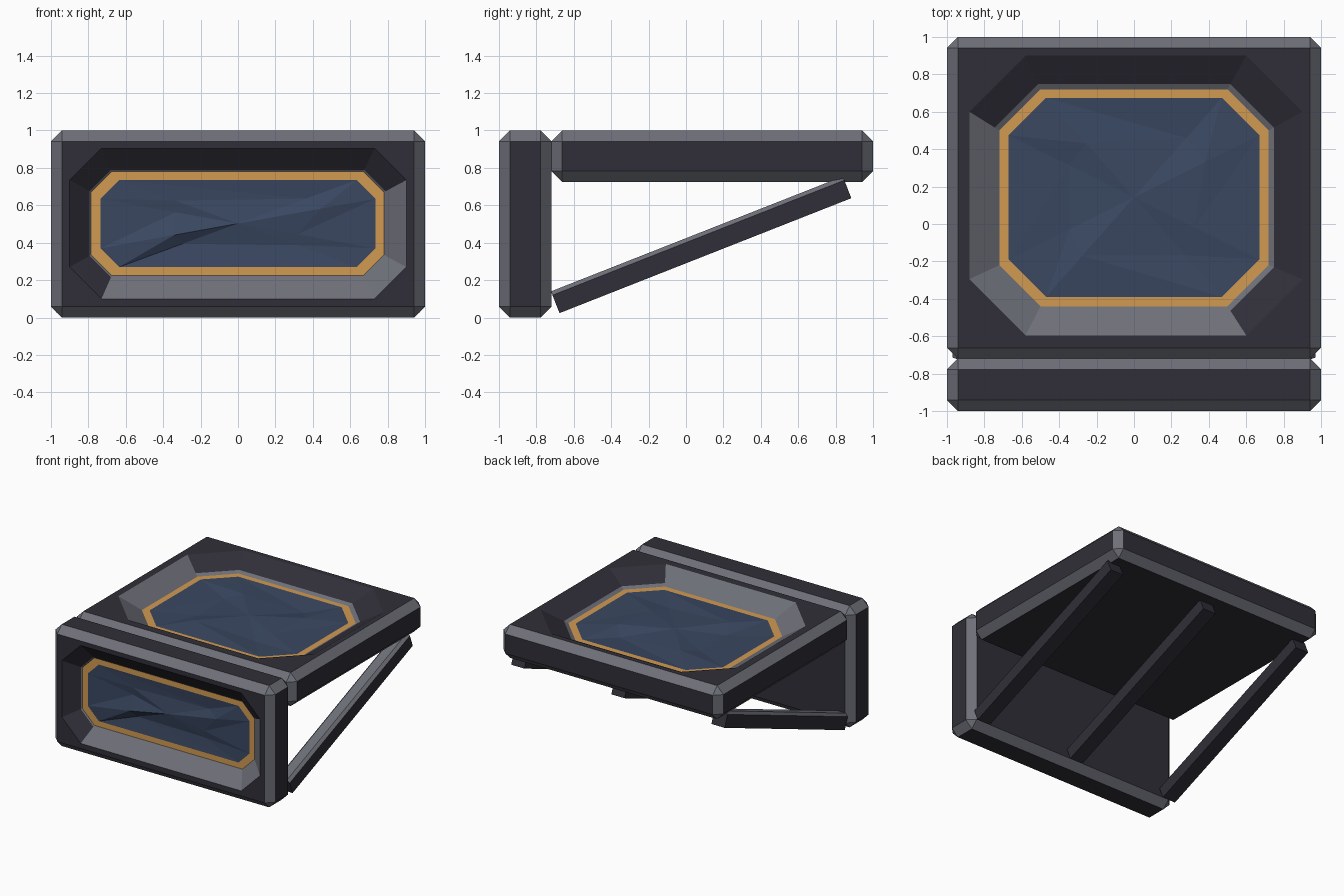
import bpy, bmesh, math, random
from mathutils import Matrix, Vector

if "Cube" in bpy.data.objects:
    bpy.data.objects.remove(bpy.data.objects["Cube"])

random.seed(4)


def material(name, rgb):
    m = bpy.data.materials.new(name)
    m.diffuse_color = (*rgb, 1)
    m.use_nodes = True
    m.node_tree.nodes["Principled BSDF"].inputs["Base Color"].default_value = m.diffuse_color
    return m


MATS = [material("dark_metal", (0.030, 0.028, 0.040)),
        material("grey_trim", (0.155, 0.160, 0.188)),
        material("gold", (0.640, 0.325, 0.085)),
        material("blue_crystal", (0.042, 0.064, 0.120))]
DARK, GREY, GOLD, BLUE = range(4)


def finish(bm, name, matrix):
    me = bpy.data.meshes.new(name)
    bmesh.ops.recalc_face_normals(bm, faces=bm.faces)
    bm.to_mesh(me)
    bm.free()
    for m in MATS:
        me.materials.append(m)
    ob = bpy.data.objects.new(name, me)
    ob.matrix_world = matrix
    bpy.context.collection.objects.link(ob)
    return ob


def box(size):
    bm = bmesh.new()
    bmesh.ops.create_cube(bm, size=1)
    bmesh.ops.scale(bm, vec=size, verts=bm.verts)
    return bm


def octagon(u0, u1, v0, v1, c):
    """Rectangle with cut corners, counterclockwise from the bottom side."""
    return [(u0 + c, v0), (u1 - c, v0), (u1, v0 + c), (u1, v1 - c),
            (u1 - c, v1), (u0 + c, v1), (u0, v1 - c), (u0, v0 + c)]


def panel(name, size, matrix, outer, gold, inner, strip, light_sides, depth=0.1):
    # chamfered slab, grey on the chamfers
    bm = box(size)
    bmesh.ops.bevel(bm, geom=bm.edges[:], offset=0.058, segments=1, affect='EDGES')
    bm.normal_update()
    for f in bm.faces:
        f.material_index = DARK if max(abs(c) for c in f.normal) > 0.98 else GREY
    # open the display side and frame the octagonal recess
    w = size[2] / 2
    top = max(bm.faces, key=lambda f: f.calc_center_median().z)
    corners = sorted(top.verts, key=lambda v: math.atan2(v.co.y, v.co.x))
    bm.faces.remove(top)

    def ring(pts, z):
        return [bm.verts.new((u, v, z)) for u, v in pts]

    def face(verts, mat):
        bm.faces.new(verts).material_index = mat

    def bridge(a, b, mat):
        for i in range(8):
            j = (i + 1) % 8
            face((a[i], a[j], b[j], b[i]), mat(i))

    po, pg = octagon(*outer), octagon(*gold)
    t = strip / 0.16
    pm = [(g[0] + (o[0] - g[0]) * t, g[1] + (o[1] - g[1]) * t) for o, g in zip(po, pg)]
    ro = ring(po, w)
    rm = ring(pm, w - depth * (1 - t))
    rg = ring(pg, w - depth)
    ri = ring(octagon(*inner), w - depth)
    for k in range(4):
        face((corners[k], corners[(k + 1) % 4], ro[2 * k + 1], ro[2 * k]), DARK)
        face((corners[k], ro[2 * k], ro[2 * k - 1]), DARK)
    bridge(ro, rm, lambda i: GREY if i in light_sides else DARK)
    bridge(rm, rg, lambda i: GREY)
    bridge(rg, ri, lambda i: GOLD)
    # rough faceted crystal
    cu, cv = (inner[0] + inner[1]) / 2, (inner[2] + inner[3]) / 2
    rc = []
    for i, v in enumerate(ri):
        s = random.uniform(0.42, 0.62)
        rc.append(bm.verts.new((cu + (v.co.x - cu) * s, cv + (v.co.y - cv) * s,
                                w - depth + random.uniform(-0.02, 0.025))))
    mid = bm.verts.new((cu, cv, w - depth + 0.01))
    for i in range(8):
        j = (i + 1) % 8
        face((ri[i], ri[j], rc[i]), BLUE)
        face((ri[j], rc[j], rc[i]), BLUE)
        face((rc[i], rc[j], mid), BLUE)
    finish(bm, name, matrix)


# upright front panel (local z points to -y)
panel("front_panel", (2, 1, 0.28),
      Matrix.Translation((0, -0.86, 0.5)) @ Matrix.Rotation(math.pi / 2, 4, 'X'),
      (-0.9, 0.9, -0.4, 0.405, 0.17), (-0.785, 0.78, -0.275, 0.28, 0.11),
      (-0.735, 0.735, -0.23, 0.235, 0.1), 0.012, {0, 1, 2})

# flat top panel
panel("top_panel", (2, 1.72, 0.275), Matrix.Translation((0, 0.14, 0.8625)),
      (-0.88, 0.9, -0.735, 0.76, 0.3), (-0.72, 0.72, -0.58, 0.58, 0.22),
      (-0.67, 0.67, -0.53, 0.535, 0.2), 0.025, {6, 7, 0})

# three diagonal struts, grey along the top
for name, x in (("left_strut", -0.91), ("middle_strut", 0), ("right_strut", 0.91)):
    bm = box((0.12, 1.677, 0.125))
    edges = [e for e in bm.edges if all(v.co.z > 0 for v in e.verts)
             and abs(e.verts[0].co.y - e.verts[1].co.y) > 1]
    bmesh.ops.bevel(bm, geom=edges, offset=0.022, segments=1, affect='EDGES')
    bm.normal_update()
    for f in bm.faces:
        f.material_index = GREY if f.normal.z > 0.5 else DARK
    finish(bm, name, Matrix.Translation((x, 0.081, 0.389))
           @ Matrix.Rotation(math.radians(21.5), 4, 'X'))
